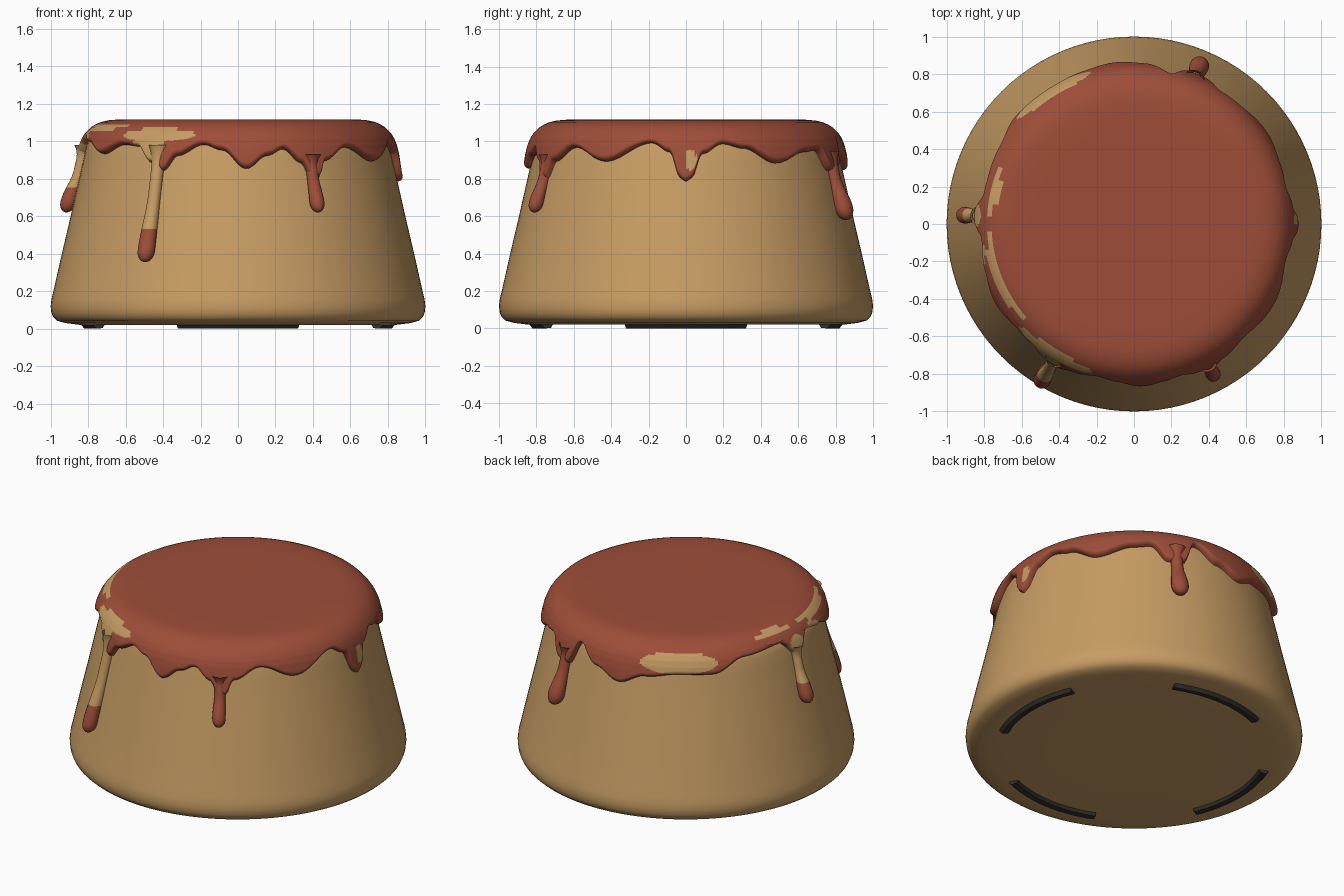
import bpy, bmesh, math
from math import sin, cos, pi, radians, sqrt

if "Cube" in bpy.data.objects:
    bpy.data.objects.remove(bpy.data.objects["Cube"])

def material(name, rgb):
    m = bpy.data.materials.new(name)
    m.diffuse_color = (*rgb, 1)
    m.use_nodes = True
    m.node_tree.nodes["Principled BSDF"].inputs["Base Color"].default_value = m.diffuse_color
    return m

CUSTARD = material("custard tan", (0.57, 0.335, 0.127))
SAUCE = material("caramel red", (0.34, 0.075, 0.040))
DARK = material("base dark", (0.035, 0.03, 0.026))

def lerp_table(table, x, smooth=False):
    for (a, va), (b, vb) in zip(table, table[1:]):
        if a <= x <= b:
            t = (x - a) / (b - a)
            if smooth:
                t = (1 - cos(pi * t)) / 2
            return va + (vb - va) * t
    return table[-1][1] if x > table[-1][0] else table[0][1]

def finish(bm, name, mats, angle=50):
    bmesh.ops.recalc_face_normals(bm, faces=bm.faces[:])
    me = bpy.data.meshes.new(name)
    bm.to_mesh(me)
    bm.free()
    ob = bpy.data.objects.new(name, me)
    bpy.context.collection.objects.link(ob)
    for m in mats:
        me.materials.append(m)
    bpy.ops.object.select_all(action='DESELECT')
    bpy.context.view_layer.objects.active = ob
    ob.select_set(True)
    bpy.ops.object.shade_smooth_by_angle(angle=radians(angle))
    return ob

def rings_mesh(rings, cap_start=None, cap_end=None):
    """Skin closed rings of points; caps are single points."""
    bm = bmesh.new()
    vs = [[bm.verts.new(p) for p in r] for r in rings]
    n = len(vs[0])
    for a, b in zip(vs, vs[1:]):
        for i in range(n):
            bm.faces.new((a[i], a[(i + 1) % n], b[(i + 1) % n], b[i]))
    for cap, r in ((cap_start, vs[0]), (cap_end, vs[-1])):
        if cap:
            c = bm.verts.new(cap)
            for i in range(n):
                bm.faces.new((c, r[i], r[(i + 1) % n]))
    return bm

# Pudding body: lathed profile
profile = [(0.5, 0.02), (0.84, 0.02), (0.92, 0.03), (0.965, 0.042), (0.985, 0.06), (0.996, 0.085),
           (1.0, 0.12), (0.995, 0.16), (0.985, 0.2), (0.94, 0.4), (0.893, 0.6), (0.848, 0.8),
           (0.825, 0.9), (0.81, 0.97), (0.795, 1.01), (0.77, 1.04), (0.72, 1.07), (0.6, 1.085)]
N = 96
finish(rings_mesh([[(r * cos(2 * pi * i / N), r * sin(2 * pi * i / N), z) for i in range(N)]
                   for r, z in profile], (0, 0, 0.022), (0, 0, 1.085)), "pudding_body", [CUSTARD])

SIDE = [(z, r) for r, z in profile if 0.11 < z < 0.98]
def body_radius(z):
    return lerp_table(SIDE, z)

# Lower edge height of the sauce, by angle in degrees from +x
edge = [(0, .78), (2, .80), (6, .93), (14, .985), (22, .96), (35, .88), (50, .94), (57, .95), (64, .84),
        (70, .84), (76, 1.0), (86, .90), (97, .84), (108, .90), (122, .925), (136, .92), (150, 1.0),
        (168, 1.02), (177, .92), (186, 1.02), (197, .99), (210, .93), (222, .98), (230, .97), (237, .88),
        (242, .84), (247, .92), (257, .98), (264, .95), (273, .85), (281, .92), (287, .955), (294, .88),
        (297, .80), (300, .80), (303, .89), (314, .965), (329, .89), (347, .99), (354, .94),
        (358, .80), (360, .78)]
crown = [(0.2, 1.115), (0.5, 1.116), (0.64, 1.116), (0.69, 1.112), (0.73, 1.103), (0.76, 1.09),
         (0.785, 1.075), (0.805, 1.055), (0.818, 1.04)]

# Sauce cap: crown rows, then rows dropping to the wavy edge
M, ROWS = 360, 26
rings = [[(r * cos(2 * pi * i / M), r * sin(2 * pi * i / M), z) for i in range(M)] for r, z in crown]
for k in range(1, ROWS + 1):
    t = k / ROWS
    ring = []
    for i in range(M):
        e = lerp_table(edge, i, True)
        z = 1.04 + (e - 1.04) * t
        full = lerp_table([(0.75, body_radius(0.75) + .03), (0.85, .872), (0.93, .86),
                           (0.98, .848), (1.015, .834), (1.04, .818)], z)
        d = max(0, 1 - (z - e) / 0.035)          # rounding near the rim
        inner = body_radius(z) - 0.015
        r = inner + (full - inner) * sqrt(max(0, 1 - d * d))
        if e > 1.0:
            r = max(r, full - 0.04)
        ring.append((r * cos(radians(i)), r * sin(radians(i)), z))
    rings.append(ring)
bm = rings_mesh(rings, (0, 0, 1.115))

# Thin spots where the custard shows: (angle, half width, height, half height)
spots = [(122, 16, 1.00, .06), (167, 10, 1.085, .013), (202, 20, 1.078, .016), (238, 16, 1.035, .035),
         (235, 7, .97, .09), (190, 6, 1.01, .04), (1.5, 2.2, .90, .055), (177, 5, .96, .08)]
for f in bm.faces:
    c = f.calc_center_median()
    a = math.degrees(math.atan2(c.y, c.x)) % 360
    if any(((a - s[0]) / s[1]) ** 2 + ((c.z - s[2]) / s[3]) ** 2 < 1 for s in spots):
        f.material_index = 1
finish(bm, "caramel_sauce", [SAUCE, CUSTARD])

# Drips: hanging strands ending in a round bulb
def drip(name, angle, top, bottom, neck, bulb, tan_above):
    a, n, rings = radians(angle), 20, []
    zb = bottom + bulb * 1.3
    def ring(z, rad, off):
        R = body_radius(z) + off
        out = []
        for j in range(n):
            p = 2 * pi * j / n
            rr, tt = R + rad * cos(p), rad * sin(p)
            out.append((rr * cos(a) - tt * sin(a), rr * sin(a) + tt * cos(a), z))
        return out
    for k in range(25):
        t = k / 24
        flare = 0.025 * max(0, 1 - t * 4) ** 2
        swell = max(0, (t - 0.45) / 0.55)
        swell = swell * swell * (3 - 2 * swell)
        rings.append(ring(top + (zb - top) * t, neck + flare + (bulb - neck) * swell,
                          0.01 + 0.018 * swell))
    for k in range(1, 7):
        q = k / 7 * pi / 2
        rings.append(ring(zb - bulb * 1.3 * sin(q), bulb * cos(q), 0.028))
    R = body_radius(bottom) + 0.028
    b = rings_mesh(rings, None, (R * cos(a), R * sin(a), bottom))
    for f in b.faces:
        if f.calc_center_median().z > tan_above:
            f.material_index = 1
    finish(b, name, [SAUCE, CUSTARD])

drip("drip_back", 67.5, .95, .58, .036, .052, 2)
drip("drip_left", 177, .98, .62, .030, .045, .76)
drip("drip_front_left", 239.5, .98, .355, .034, .046, .54)
drip("drip_front_right", 297.8, .93, .62, .032, .040, 2)

# Four dark curved pads under the base
for q, side in enumerate(("right", "back", "left", "front")):
    rings = []
    for i in range(17):
        a = radians(q * 90 - 23 + 46 * i / 16)
        rings.append([(r * cos(a), r * sin(a), z) for r, z in
                      ((0.77, 0.025), (0.785, 0.003), (0.82, 0.0), (0.84, 0.025))])
    b = rings_mesh(rings)
    bmesh.ops.holes_fill(b, edges=b.edges[:])
    finish(b, "base_pad_" + side, [DARK], 30)
